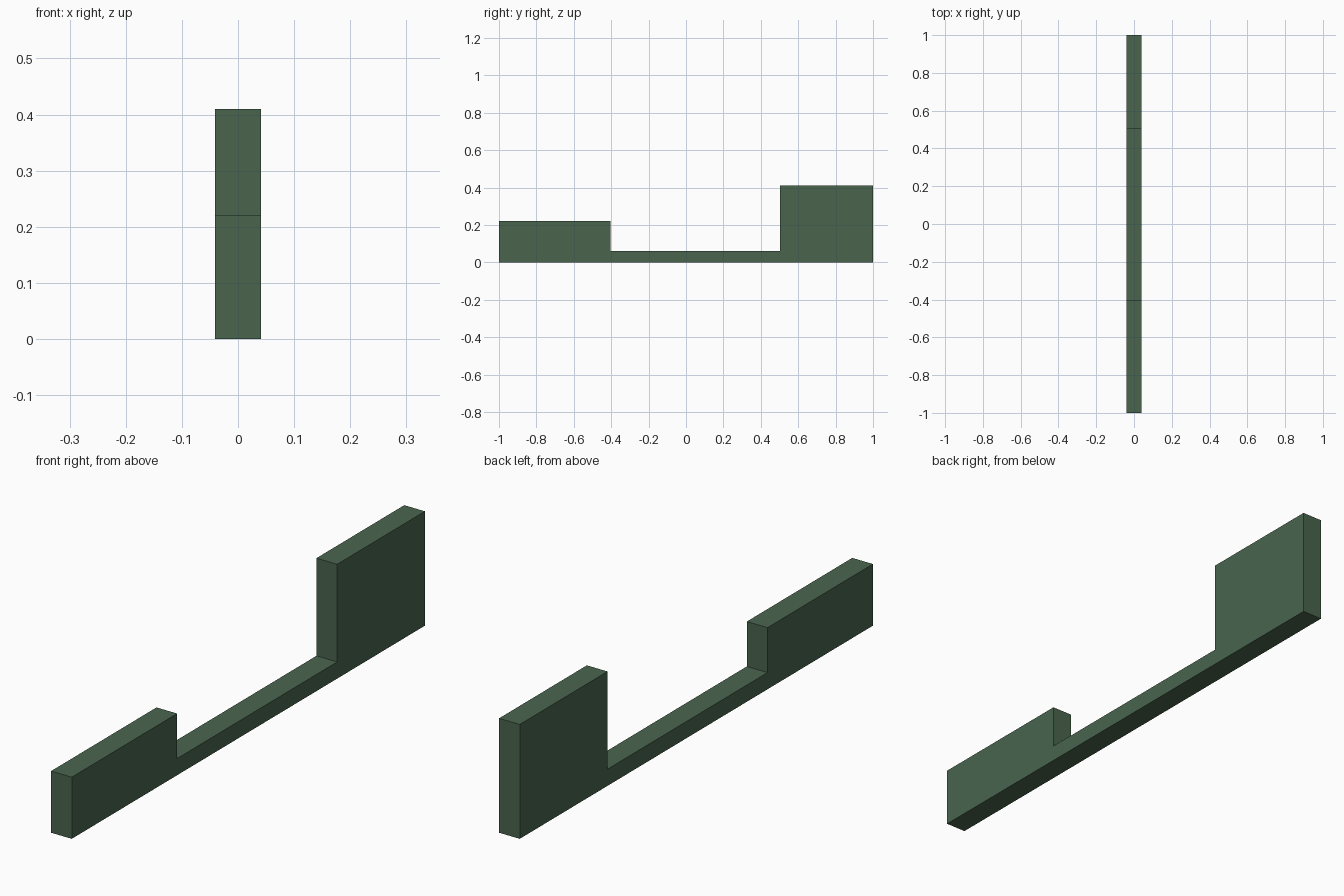
import bpy
import bmesh

if "Cube" in bpy.data.objects:
    bpy.data.objects.remove(bpy.data.objects["Cube"])

# One muted green for the whole piece
green = bpy.data.materials.new("muted_green")
green.diffuse_color = (0.068, 0.130, 0.076, 1.0)
green.use_nodes = True
green.node_tree.nodes["Principled BSDF"].inputs["Base Color"].default_value = green.diffuse_color

# Side profile (y, z): low front block, thin strip, tall back block
HALF_WIDTH = 0.041
profile = [(-1, 0), (1, 0), (1, 0.41), (0.503, 0.41),
           (0.503, 0.06), (-0.403, 0.06), (-0.403, 0.221), (-1, 0.221)]

# Extrude the profile across x
bm = bmesh.new()
face = bm.faces.new([bm.verts.new((-HALF_WIDTH, y, z)) for y, z in profile])
result = bmesh.ops.extrude_face_region(bm, geom=[face])
moved = [g for g in result["geom"] if isinstance(g, bmesh.types.BMVert)]
bmesh.ops.translate(bm, verts=moved, vec=(2 * HALF_WIDTH, 0, 0))
bmesh.ops.recalc_face_normals(bm, faces=bm.faces)

mesh = bpy.data.meshes.new("stepped_bar")
bm.to_mesh(mesh)
bm.free()
mesh.materials.append(green)
bar = bpy.data.objects.new("stepped_bar", mesh)
bpy.context.collection.objects.link(bar)
